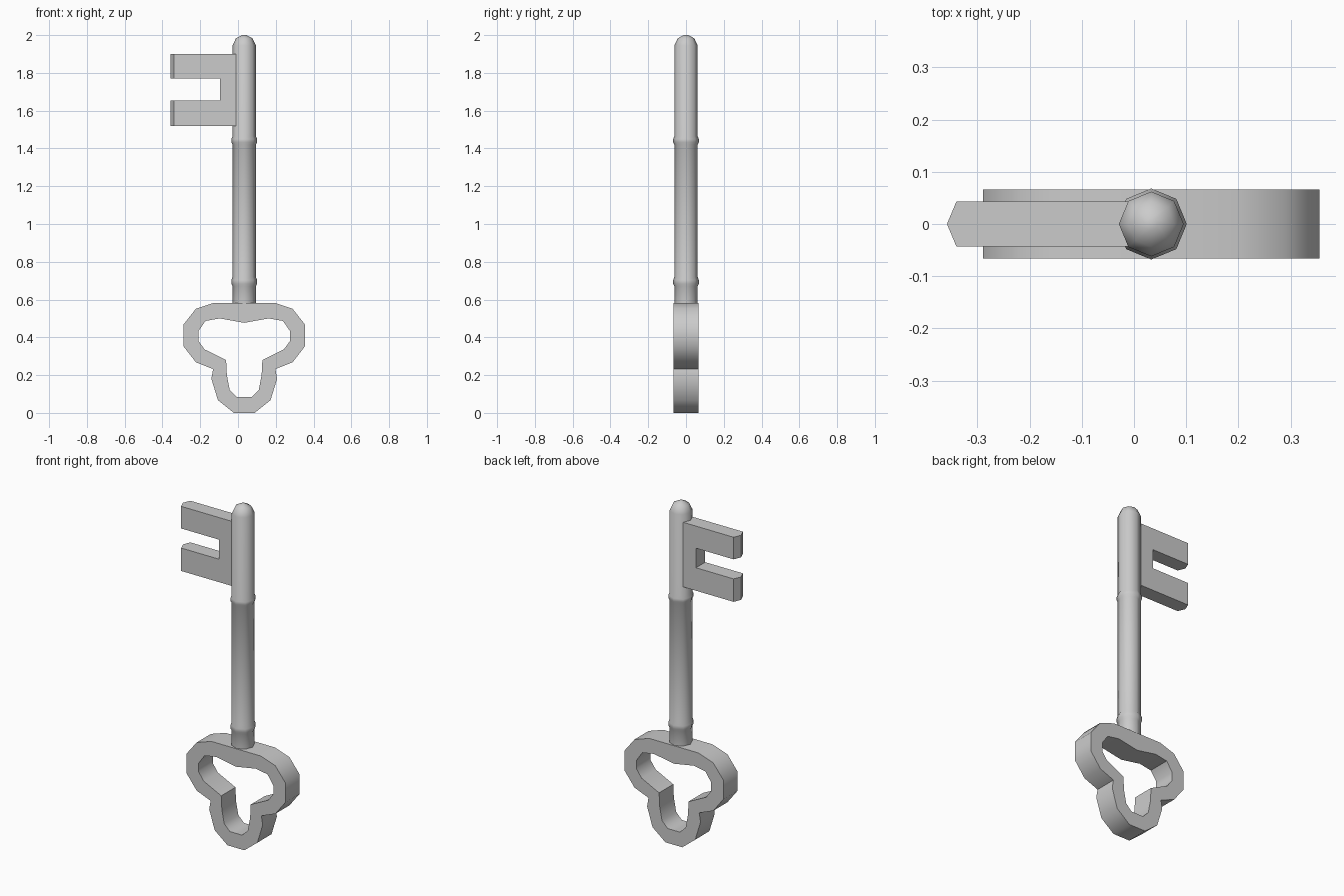
import bpy, bmesh, math

if "Cube" in bpy.data.objects:
    bpy.data.objects.remove(bpy.data.objects["Cube"])

CX = 0.033  # axis of the shaft and bow


def finish(name, bm, angle):
    bmesh.ops.recalc_face_normals(bm, faces=bm.faces[:])
    mesh = bpy.data.meshes.new(name)
    bm.to_mesh(mesh)
    bm.free()
    ob = bpy.data.objects.new(name, mesh)
    bpy.context.collection.objects.link(ob)
    bpy.ops.object.select_all(action='DESELECT')
    ob.select_set(True)
    bpy.context.view_layer.objects.active = ob
    bpy.ops.object.shade_smooth_by_angle(angle=math.radians(angle))
    return ob


def loft(bm, loops):
    """Bridge vertex loops of equal length and cap both ends."""
    rings = [[bm.verts.new(p) for p in loop] for loop in loops]
    n = len(rings[0])
    for a, b in zip(rings, rings[1:]):
        for i in range(n):
            j = (i + 1) % n
            bm.faces.new((a[i], a[j], b[j], b[i]))
    bm.faces.new(rings[0])
    bm.faces.new(rings[-1])


def mirrored(half):
    return half + [(-x, z) for x, z in reversed(half) if x > 0]


# Trefoil bow: outer and inner outlines filled between and given thickness
outer = mirrored([(.16, .583), (.256, .551), (.322, .467), (.322, .353), (.256, .268),
                  (.165, .232), (.174, .18), (.139, .067), (.055, 0)])
inner = mirrored([(0, .477), (.129, .50), (.205, .487), (.243, .432), (.243, .382),
                  (.21, .336), (.096, .28), (.092, .2), (.077, .122), (.04, .085)])
T = .066
bm = bmesh.new()
edges = []
for outline in (outer, inner):
    vs = [bm.verts.new((CX + x, -T, z)) for x, z in outline]
    edges += [bm.edges.new((vs[i - 1], vs[i])) for i in range(len(vs))]
bmesh.ops.triangle_fill(bm, edges=edges, use_beauty=True, use_dissolve=False)
ext = bmesh.ops.extrude_face_region(bm, geom=bm.faces[:])
for v in ext["geom"]:
    if isinstance(v, bmesh.types.BMVert):
        v.co.y = T
finish("bow", bm, 45)

# Octagonal shaft with two collars and a rounded tip
profile = [(.062, .575), (.062, .67), (.068, .683), (.068, .703), (.062, .72),
           (.062, 1.42), (.068, 1.433), (.068, 1.45), (.062, 1.465),
           (.062, 1.945), (.044, 1.983), (.012, 2.0)]
bm = bmesh.new()
loft(bm, [[(CX + r * math.cos(k * math.pi / 4), r * math.sin(k * math.pi / 4), z)
           for k in range(8)] for r, z in profile])
finish("shaft", bm, 50)

# Two-pronged bit with pointed prong ends
IN, WEB, END, TIP = -.01, -.095, -.34, -.358
bit = [(IN, 1.52), (END, 1.52), (END, 1.655), (WEB, 1.655),
       (WEB, 1.77), (END, 1.77), (END, 1.90), (IN, 1.90)]
bm = bmesh.new()
loft(bm, [[(TIP if x == END and y == 0 else x, y, z) for x, z in bit]
          for y in (-.043, 0, .043)])
finish("bit", bm, 30)
